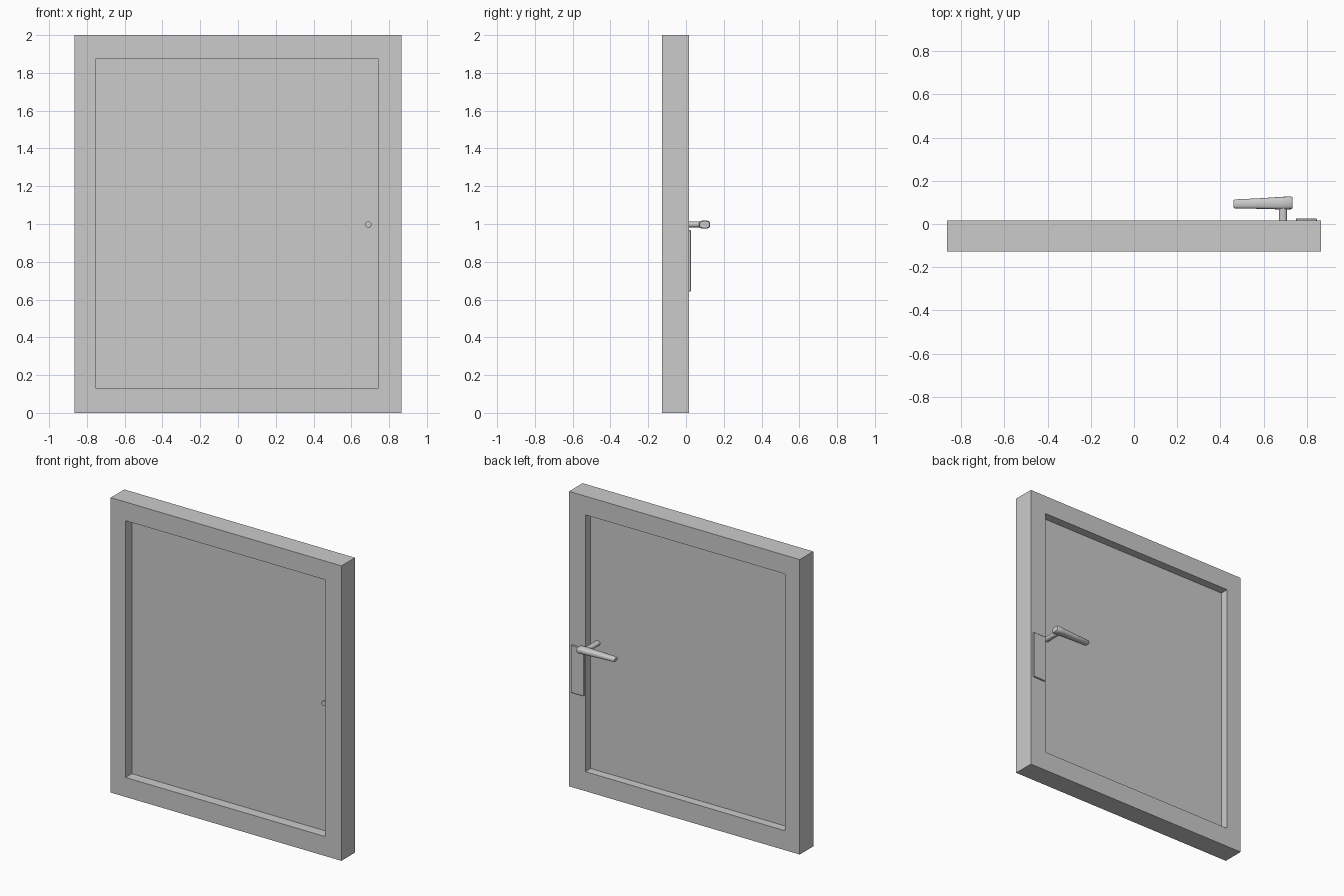
import bpy, bmesh, math

if "Cube" in bpy.data.objects:
    bpy.data.objects.remove(bpy.data.objects["Cube"])


def finish(name, bm, smooth=False):
    bmesh.ops.recalc_face_normals(bm, faces=bm.faces)
    me = bpy.data.meshes.new(name)
    bm.to_mesh(me)
    bm.free()
    ob = bpy.data.objects.new(name, me)
    bpy.context.collection.objects.link(ob)
    if smooth:
        bpy.ops.object.select_all(action='DESELECT')
        ob.select_set(True)
        bpy.context.view_layer.objects.active = ob
        bpy.ops.object.shade_smooth_by_angle(angle=math.radians(35))
    return ob


def bridge(bm, a, b):
    n = len(a)
    for i in range(n):
        j = (i + 1) % n
        bm.faces.new((a[i], a[j], b[j], b[i]))


def box(name, x0, x1, y0, y1, z0, z1, bevel=0):
    bm = bmesh.new()
    bmesh.ops.create_cube(bm, size=1)
    for v in bm.verts:
        v.co = ((x0 + x1) / 2 + v.co.x * (x1 - x0),
                (y0 + y1) / 2 + v.co.y * (y1 - y0),
                (z0 + z1) / 2 + v.co.z * (z1 - z0))
    if bevel:
        bmesh.ops.bevel(bm, geom=bm.edges[:], offset=bevel, segments=1, affect='EDGES')
    return finish(name, bm)


def loft(name, rings):
    bm = bmesh.new()
    loops = [[bm.verts.new(p) for p in r] for r in rings]
    for a, b in zip(loops, loops[1:]):
        bridge(bm, a, b)
    bm.faces.new(loops[0])
    bm.faces.new(loops[-1])
    return finish(name, bm, True)


# Outer frame: rectangular ring with an opening
FRONT, BACK = -0.128, 0.017
OPEN = (-0.754, 0.743, 0.132, 1.873)


def rect(bm, y, x0, x1, z0, z1):
    return [bm.verts.new(p) for p in ((x0, y, z0), (x1, y, z0), (x1, y, z1), (x0, y, z1))]


bm = bmesh.new()
rings = [rect(bm, y, *r) for y, r in ((FRONT, (-0.865, 0.865, 0, 2)), (BACK, (-0.865, 0.865, 0, 2)),
                                      (BACK, OPEN), (FRONT, OPEN))]
for k in range(4):
    bridge(bm, rings[k], rings[(k + 1) % 4])
finish("frame", bm)

# Pane set in the middle of the frame
box("pane", OPEN[0], OPEN[1], -0.060, -0.040, OPEN[2], OPEN[3])

# Lock plate on the back of the frame
box("lock_plate", 0.749, 0.847, BACK - 0.003, 0.026, 0.643, 0.967, 0.003)

# Handle spindle, passing through the pane
ZC = 0.997
loft("handle_spindle", [[(0.69 + 0.019 * math.cos(t), y, ZC + 0.016 * math.sin(t))
                         for t in (math.tau * i / 16 for i in range(16))]
                        for y in (-0.068, 0.085)])

# Tapered handle grip: x, y centre, half depth, half height
sections = [(0.460, 0.093, 0.016, 0.011), (0.467, 0.093, 0.021, 0.015),
            (0.575, 0.0945, 0.024, 0.018), (0.680, 0.0965, 0.029, 0.021),
            (0.727, 0.098, 0.030, 0.022), (0.734, 0.098, 0.026, 0.018)]


def soft(v):
    return math.copysign(abs(v) ** 0.7, v)


loft("handle_grip", [[(x, yc + hy * soft(math.cos(t)), ZC + hz * soft(math.sin(t)))
                      for t in (math.tau * i / 16 for i in range(16))]
                     for x, yc, hy, hz in sections])
